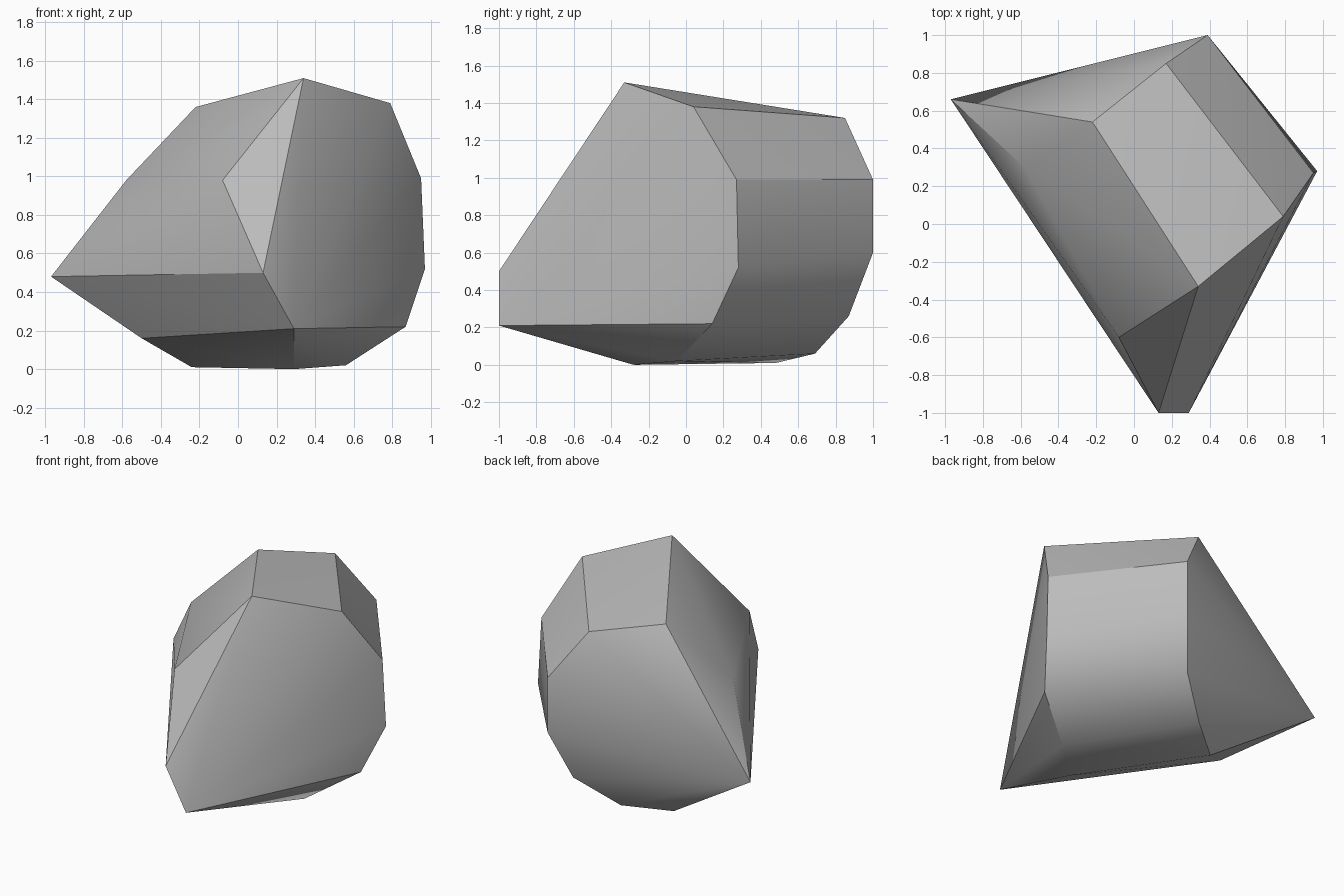
import bpy
import bmesh
import math

default_cube = bpy.data.objects.get("Cube")
if default_cube:
    bpy.data.objects.remove(default_cube, do_unlink=True)


def make_material(name, color):
    material = bpy.data.materials.new(name)
    material.use_nodes = True
    material.diffuse_color = color
    shader = next(n for n in material.node_tree.nodes if n.type == "BSDF_PRINCIPLED")
    shader.inputs["Base Color"].default_value = color
    return material


def build_hull(name, points, material, smooth_angle):
    """Wrap the points in a closed convex skin and keep the strong creases sharp."""
    mesh = bpy.data.meshes.new(name)
    bm = bmesh.new()
    for point in points:
        bm.verts.new(point)
    result = bmesh.ops.convex_hull(bm, input=bm.verts[:], use_existing_faces=False)
    loose = {e for key in ("geom_interior", "geom_unused") for e in result[key]
             if isinstance(e, bmesh.types.BMVert)}
    bmesh.ops.delete(bm, geom=list(loose), context="VERTS")
    bmesh.ops.recalc_face_normals(bm, faces=bm.faces[:])
    bm.to_mesh(mesh)
    bm.free()
    mesh.materials.append(material)
    rock = bpy.data.objects.new(name, mesh)
    bpy.context.collection.objects.link(rock)
    bpy.ops.object.select_all(action="DESELECT")
    rock.select_set(True)
    bpy.context.view_layer.objects.active = rock
    bpy.ops.object.shade_smooth_by_angle(angle=math.radians(smooth_angle))
    return rock


# Outline of the broken front end, clockwise from the peak
front_outline = [
    (0.34, -0.33, 1.51), (0.79, 0.04, 1.38), (0.95, 0.27, 0.99),
    (0.97, 0.28, 0.52), (0.87, 0.14, 0.22), (0.56, -0.05, 0.02),
    (0.29, -0.28, 0), (0.29, -1, 0.21), (0.13, -1, 0.5), (-0.08, -0.6, 0.98),
]

# Matching outline of the back end, with its long pointed corner
back_outline = [
    (-0.22, 0.54, 1.36), (0.17, 0.85, 1.32), (0.39, 1, 0.99),
    (0.39, 1, 0.6), (0.28, 0.87, 0.26), (0.03, 0.69, 0.06),
    (-0.24, 0.48, 0.01), (-0.5, 0.27, 0.16), (-0.97, 0.66, 0.48), (-0.58, 0.3, 0.98),
]

# Single faceted boulder
stone_grey = make_material("stone grey", (0.5, 0.5, 0.5, 1))
build_hull("boulder", front_outline + back_outline, stone_grey, smooth_angle=30)
